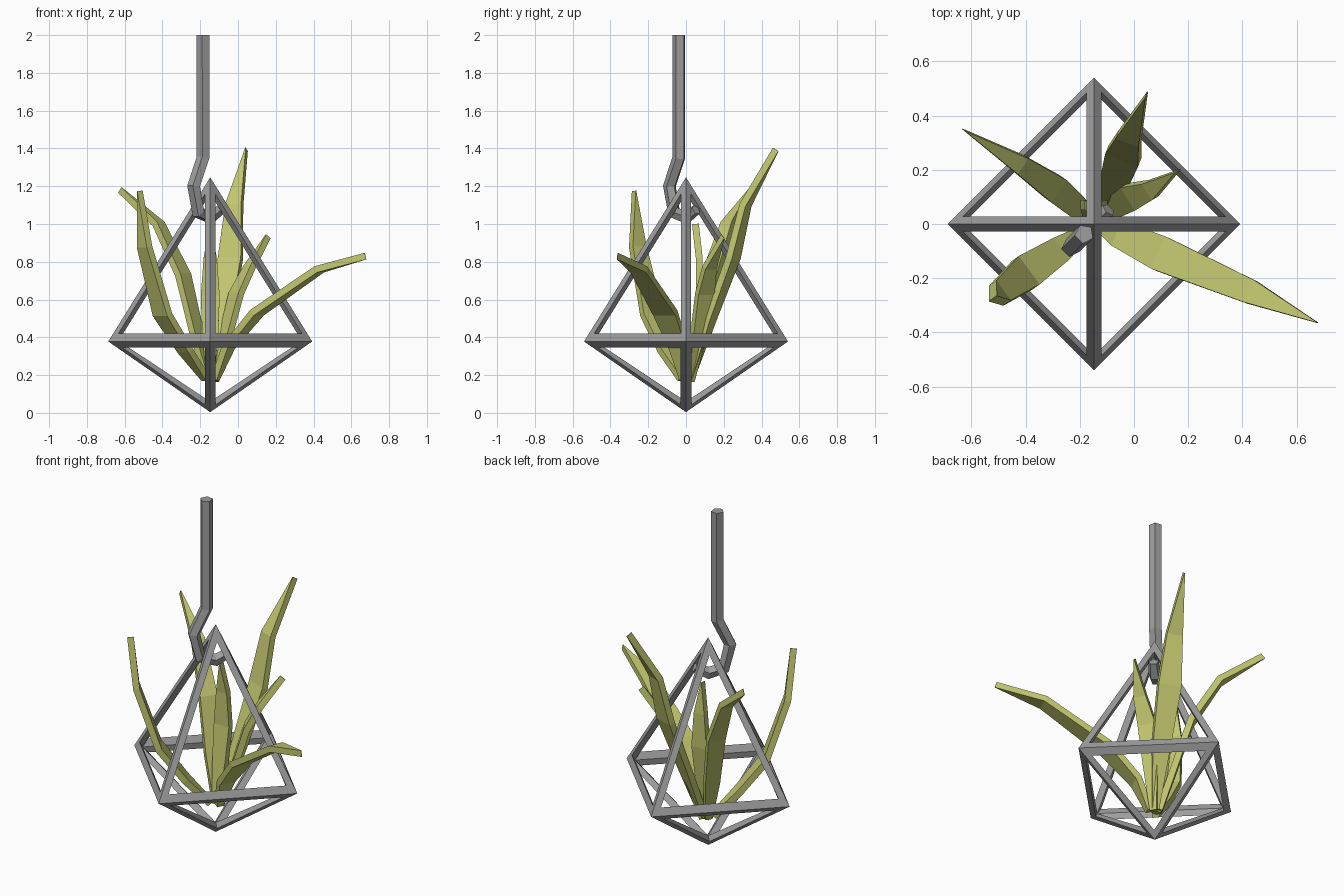
import bpy, bmesh, math
from mathutils import Vector

if "Cube" in bpy.data.objects:
    bpy.data.objects.remove(bpy.data.objects["Cube"])


def material(name, rgb):
    m = bpy.data.materials.new(name)
    m.diffuse_color = (*rgb, 1)
    m.use_nodes = True
    m.node_tree.nodes["Principled BSDF"].inputs["Base Color"].default_value = m.diffuse_color
    return m


GREY = material("warm grey metal", (0.34, 0.34, 0.34))
GREEN = material("yellow green leaf", (0.54, 0.57, 0.16))
CX = -0.147


def finish(bm, name, mat):
    bmesh.ops.remove_doubles(bm, verts=bm.verts, dist=0.0005)
    bmesh.ops.recalc_face_normals(bm, faces=bm.faces)
    me = bpy.data.meshes.new(name)
    bm.to_mesh(me)
    bm.free()
    me.materials.append(mat)
    ob = bpy.data.objects.new(name, me)
    bpy.context.collection.objects.link(ob)
    return ob


def loft(bm, rings):
    """Skin a list of closed rings and cap both ends."""
    vs = [[bm.verts.new(p) for p in r] for r in rings]
    n = len(vs[0])
    for a, b in zip(vs, vs[1:]):
        for i in range(n):
            j = (i + 1) % n
            bm.faces.new((a[i], a[j], b[j], b[i]))
    bm.faces.new(vs[0])
    bm.faces.new(vs[-1])


# Wire frame: eight triangles, each with an open inset window
def octahedron_points(radius, z_mid):
    return [Vector((CX + radius * math.cos(k * math.pi / 2),
                    radius * math.sin(k * math.pi / 2), z_mid)) for k in range(4)]


def frame():
    bm = bmesh.new()
    ring, ring_in = octahedron_points(0.54, 0.378), octahedron_points(0.485, 0.382)
    ends = [(1.247, 1.16, 0.036), (0.004, 0.06, 0.032)]   # outer z, inner z, bar width
    for z, z_in, w_side in ends:
        for k in range(4):
            j = (k + 1) % 4
            tri = [ring[k], ring[j], Vector((CX, 0, z))]
            inner = [ring_in[k], ring_in[j], Vector((CX, 0, z_in))]
            # inset lines as shares of the triangle heights
            area2 = (tri[1] - tri[0]).cross(tri[2] - tri[0]).length
            f_side = w_side * (tri[2] - tri[0]).length / area2
            f_ring = 0.047 * (tri[1] - tri[0]).length / area2
            weights = [(1 - f_side - f_ring, f_side, f_ring),
                       (f_side, 1 - f_side - f_ring, f_ring),
                       (f_side, f_side, 1 - 2 * f_side)]
            win = [sum((p * w for p, w in zip(tri, ws)), Vector()) for ws in weights]
            for a in range(3):
                b = (a + 1) % 3
                for loop in ((tri[a], tri[b], win[b], win[a]),
                             (win[a], win[b], inner[b], inner[a])):
                    bm.faces.new([bm.verts.new(p) for p in loop])
    finish(bm, "hanging_frame", GREY)


frame()


# Five-sided rod bent into a hook, in a diagonal vertical plane
def hook():
    path = [(-0.052, 2.0), (-0.052, 1.35), (-0.122, 1.2), (-0.088, 1.06),
            (0.0, 1.035), (0.075, 1.075)]
    out = Vector((0.707, 0.707, 0))
    side = Vector((-0.707, 0.707, 0))
    pts = [Vector((CX, 0, z)) + out * t for t, z in path]
    bm = bmesh.new()
    rings = []
    for i, p in enumerate(pts):
        d0 = (pts[max(i, 1)] - pts[max(i, 1) - 1]).normalized()
        nx = min(i + 1, len(pts) - 1)
        d1 = (pts[nx] - pts[nx - 1]).normalized()
        nrm = (d0 + d1).normalized().cross(side).normalized()
        r = 0.036 if i < 5 else 0.028
        rings.append([p + r * (nrm * math.cos(a) + side * math.sin(a))
                      for a in (2 * math.pi * k / 5 for k in range(5))])
    loft(bm, rings)
    finish(bm, "hook", GREY)


hook()


# Leaves: thick strips that taper to a blade edge at the tip
def leaf(name, pts, widths, thick=0.036):
    pts = [Vector(p) for p in pts]
    d = pts[-1] - pts[0]
    side = Vector((-d.y, d.x, 0)).normalized()
    bm = bmesh.new()
    rings = []
    for i, p in enumerate(pts):
        t = (pts[min(i + 1, len(pts) - 1)] - pts[max(i - 1, 0)]).normalized()
        n = t.cross(side).normalized() * thick / 2
        s = side * widths[i] / 2
        rings.append([p - s - n, p + s - n, p + s + n, p - s + n])
    loft(bm, rings)
    finish(bm, name, GREEN)


WIDE = (0.04, 0.10, 0.13, 0.09, 0.003)
SLIM = (0.04, 0.085, 0.10, 0.07, 0.003)
leaf("right_leaf", [(-0.12, -0.01, 0.18), (-0.05, -0.04, 0.35), (0.1, -0.11, 0.53),
                    (0.43, -0.25, 0.76), (0.675, -0.363, 0.83)], WIDE)
leaf("tall_back_leaf", [(-0.13, 0.02, 0.18), (-0.08, 0.13, 0.5), (-0.04, 0.25, 0.82),
                        (-0.02, 0.315, 1.1), (0.045, 0.475, 1.395)], WIDE)
leaf("back_left_leaf", [(-0.16, 0.02, 0.18), (-0.22, 0.07, 0.43), (-0.29, 0.13, 0.73),
                        (-0.42, 0.22, 1.0), (-0.625, 0.345, 1.18)], SLIM)
leaf("front_left_leaf", [(-0.17, -0.02, 0.18), (-0.28, -0.1, 0.33), (-0.40, -0.18, 0.52),
                         (-0.495, -0.255, 0.88), (-0.52, -0.275, 1.175)], WIDE)
leaf("small_right_leaf", [(-0.125, 0.02, 0.17), (-0.06, 0.07, 0.43), (-0.01, 0.1, 0.63),
                          (0.06, 0.125, 0.77), (0.16, 0.195, 0.935)], SLIM)
leaf("centre_leaf", [(-0.147, 0.01, 0.17), (-0.147, 0.045, 0.42), (-0.147, 0.07, 0.62),
                     (-0.147, 0.07, 0.82), (-0.147, 0.05, 1.0)], SLIM)
